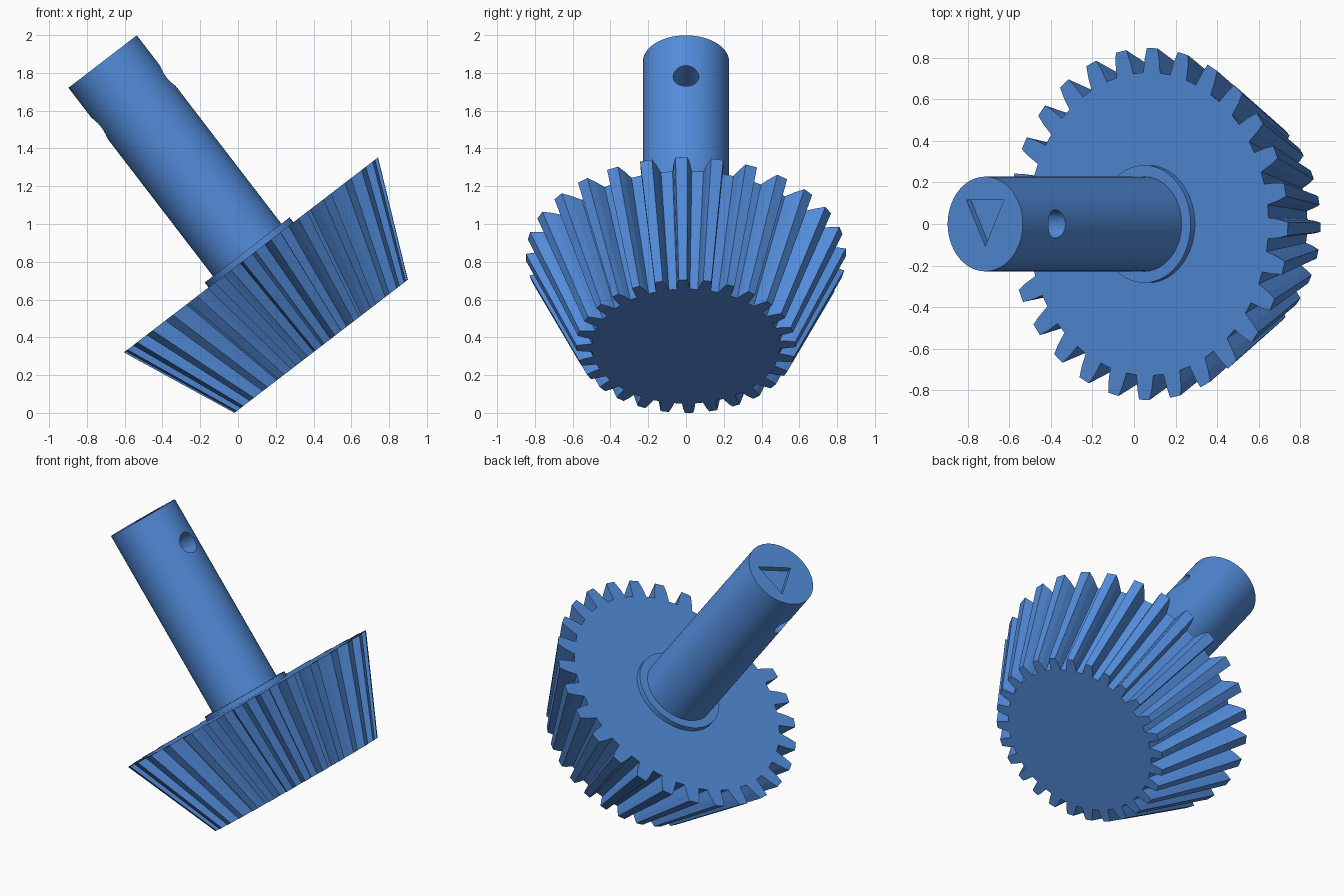
import bpy, bmesh
from math import cos, sin, pi, radians
from mathutils import Matrix, Vector

if "Cube" in bpy.data.objects:
    bpy.data.objects.remove(bpy.data.objects["Cube"])

# Main sizes, measured along the tilted axis from the small gear face
TEETH = 28
GEAR_H, SHAFT_TOP = 0.61, 1.90
BIG_R, SMALL_R = 0.848, 0.579
SHAFT_R, COLLAR_R = 0.228, 0.283
PLACE = Matrix.Translation((0.44, 0, 0.3525)) @ Matrix.Rotation(radians(-37.5), 4, 'Y')

blue = bpy.data.materials.new("blue")
blue.use_nodes = True
blue.diffuse_color = (0.085, 0.26, 0.70, 1)
blue.node_tree.nodes["Principled BSDF"].inputs["Base Color"].default_value = blue.diffuse_color


def loft(name, lower, upper):
    """Solid between two matching outlines, placed on the tilted axis."""
    bm = bmesh.new()
    a = [bm.verts.new(p) for p in lower]
    b = [bm.verts.new(p) for p in upper]
    n = len(a)
    bm.faces.new(a[::-1])
    bm.faces.new(b)
    for i in range(n):
        j = (i + 1) % n
        bm.faces.new((a[i], a[j], b[j], b[i]))
    bmesh.ops.recalc_face_normals(bm, faces=bm.faces)
    mesh = bpy.data.meshes.new(name)
    bm.to_mesh(mesh)
    bm.free()
    mesh.materials.append(blue)
    obj = bpy.data.objects.new(name, mesh)
    obj.matrix_world = PLACE
    bpy.context.collection.objects.link(obj)
    return obj


def circle(r, z, n=96):
    return [Vector((r * cos(2 * pi * i / n), r * sin(2 * pi * i / n), z)) for i in range(n)]


def gear_outline(r, z):
    # One tooth: radius fraction and half angle, from root to tip and back
    flank = [(0.861, 0.070), (0.94, 0.055), (1.0, 0.038)]
    tooth = [(f, -h) for f, h in flank] + [(f, h) for f, h in reversed(flank)]
    points = []
    for k in range(TEETH):
        middle = 2 * pi * k / TEETH - radians(1.6)
        points += [Vector((r * f * cos(middle + h), r * f * sin(middle + h), z))
                   for f, h in tooth]
    return points


def cut(target, cutter):
    cutter.hide_render = True
    mod = target.modifiers.new("cut", 'BOOLEAN')
    mod.operation, mod.solver, mod.object = 'DIFFERENCE', 'EXACT', cutter
    bpy.context.view_layer.objects.active = target
    bpy.ops.object.modifier_apply(modifier=mod.name)
    bpy.data.objects.remove(cutter)


# Bevel gear and collar
gear = loft("bevel_gear", gear_outline(SMALL_R, 0), gear_outline(BIG_R, GEAR_H))
collar = loft("collar", circle(COLLAR_R, GEAR_H - 0.02), circle(COLLAR_R, GEAR_H + 0.033))

# Shaft with a cross hole and a triangular recess in its end
shaft = loft("shaft", circle(SHAFT_R, GEAR_H - 0.02), circle(SHAFT_R, SHAFT_TOP))
turn = Matrix.Translation((0, 0, SHAFT_TOP - 0.27)) @ Matrix.Rotation(pi / 2, 4, 'Y')
hole = loft("hole_cutter", [turn @ p for p in circle(0.068, -0.4, 48)],
            [turn @ p for p in circle(0.068, 0.4, 48)])
cut(shaft, hole)

triangle = [(-0.114, 0.115), (0, -0.107), (0.114, 0.115)]
recess = loft("recess_cutter", [Vector((x, y, SHAFT_TOP - 0.035)) for x, y in triangle],
              [Vector((x, y, SHAFT_TOP + 0.05)) for x, y in triangle])
cut(shaft, recess)

# Smooth the round parts, keeping edges sharp
bpy.ops.object.select_all(action='DESELECT')
for obj in (collar, shaft):
    obj.select_set(True)
bpy.context.view_layer.objects.active = shaft
bpy.ops.object.shade_smooth_by_angle(angle=radians(30))
